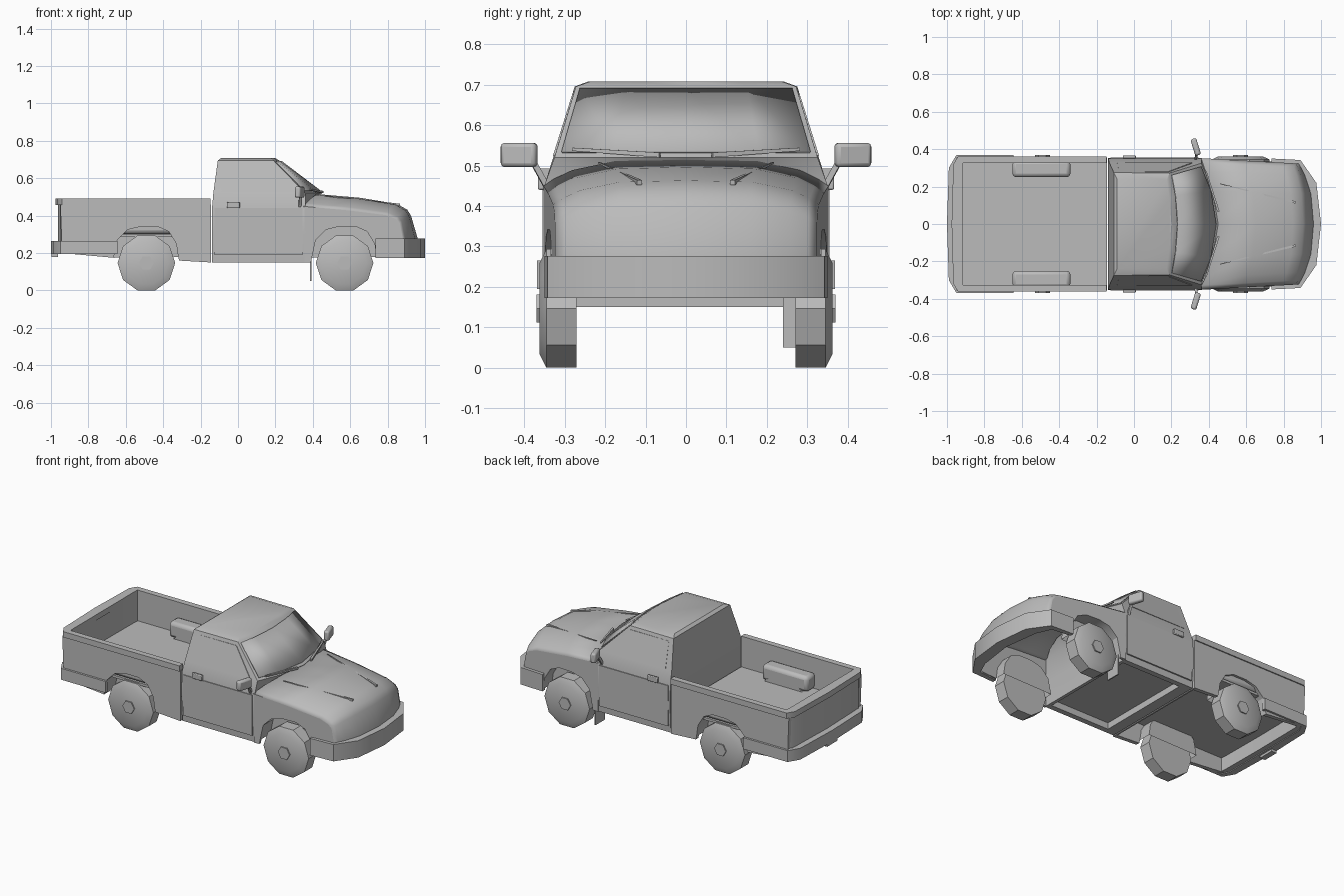
import bpy, bmesh, math
from mathutils import Vector, Matrix

cube = bpy.data.objects.get("Cube")
if cube:
    bpy.data.objects.remove(cube, do_unlink=True)

grey = bpy.data.materials.new("body_grey")
grey.use_nodes = True
grey.diffuse_color = (0.5, 0.5, 0.5, 1)
grey.node_tree.nodes["Principled BSDF"].inputs["Base Color"].default_value = (0.5, 0.5, 0.5, 1)
SIDES = ((-1, "near"), (1, "far"))
parts = []


def finish(name, bm, fix=True):
    if fix:
        bmesh.ops.recalc_face_normals(bm, faces=bm.faces[:])
    mesh = bpy.data.meshes.new(name)
    bm.to_mesh(mesh)
    bm.free()
    ob = bpy.data.objects.new(name, mesh)
    bpy.context.collection.objects.link(ob)
    mesh.materials.append(grey)
    parts.append(ob)
    return ob


def loft(name, rings, closed=True, caps=(True, True), fix=True):
    bm = bmesh.new()
    rows = [[bm.verts.new(p) for p in ring] for ring in rings]
    n = len(rows[0])
    for a, b in zip(rows, rows[1:]):
        for i in range(n if closed else n - 1):
            j = (i + 1) % n
            bm.faces.new((a[i], b[i], b[j], a[j]))
    if caps[0]:
        bm.faces.new(rows[0][::-1])
    if caps[1]:
        bm.faces.new(rows[-1])
    return finish(name, bm, fix)


def both(half):
    """Complete a half outline, which ends on the centre line."""
    return half + [(x, -y) for x, y in half[-2::-1]]


def panel(name, pts, outer, inner, side):
    """Side panel from an x-z outline; outer and inner give y."""
    return loft(name, [[(x, side * f(x, z), z) for x, z in pts] for f in (outer, inner)])


def band(name, outer, inner, z0, z1):
    """Strip that wraps round one end of the truck."""
    return loft(name, [[(*o, z0), (*o, z1), (*i, z1), (*i, z0)]
                       for o, i in zip(both(outer), both(inner))])


def box(name, centre, size, bevel=0, turn=0):
    bm = bmesh.new()
    bmesh.ops.create_cube(bm, size=1, matrix=Matrix.Translation(centre)
                          @ Matrix.Rotation(turn, 4, 'Z') @ Matrix.Diagonal((*size, 1)))
    ob = finish(name, bm)
    if bevel:
        mod = ob.modifiers.new("bevel", 'BEVEL')
        mod.width = bevel
        mod.segments = 2
    return ob


def bar(name, a, b, r0, r1):
    a, b = Vector(a), Vector(b)
    u = (b - a).cross(Vector((0, 0, 1))).normalized()
    v = u.cross(b - a).normalized()
    return loft(name, [[p + r * (i * u + j * v) for i, j in ((1, 1), (-1, 1), (-1, -1), (1, -1))]
                       for p, r in ((a, r0), (b, r1))])


def thicken(ob, amount):
    mod = ob.modifiers.new("thickness", 'SOLIDIFY')
    mod.thickness = amount
    mod.offset = -1


def disc(y, r, n, side, cx, cz):
    return [(cx + r * math.sin((i + 0.5) * math.tau / n), side * y,
             cz - r * math.cos((i + 0.5) * math.tau / n)) for i in range(n)]


# Cab: recessed floor, body, glasshouse and roof as stacked rings
screen_low = [(0.36, 0.325), (0.42, 0.18), (0.45, 0)]
screen_top = [(0.19, 0.272), (0.21, 0.15), (0.22, 0)]
floor = [(-0.07, 0.31), (0.34, 0.31), (0.34, 0.18), (0.34, 0)]
levels = [
    (0.19, floor),
    (0.15, floor),
    (0.15, [(-0.138, 0.344), (0.36, 0.344), (0.36, 0.18), (0.36, 0)]),
    (0.30, [(-0.138, 0.352), (0.36, 0.352), (0.36, 0.18), (0.36, 0)]),
    (0.45, [(-0.138, 0.350), (0.36, 0.350), (0.37, 0.18), (0.38, 0)]),
    (0.52, [(-0.132, 0.328)] + screen_low),
    (0.695, [(-0.108, 0.275)] + screen_top),
    (0.708, [(-0.09, 0.24), (0.175, 0.235), (0.19, 0.13), (0.2, 0)]),
]


def cab_ring(z, half):
    ring = both(half)
    return [(x, y, z) for x, y in ring]


loft("cab", [cab_ring(z, half) for z, half in levels])

# Windscreen plate
def screen_row(f):
    pts = [Vector((*a, 0.52)).lerp(Vector((*b, 0.695)), f) for a, b in zip(screen_low, screen_top)]
    pts[0] = pts[0].lerp(pts[1], 0.1)
    lift = Vector((0.004, 0, 0.005))
    return [Vector((p.x, -p.y, p.z)) + lift for p in pts] + [p + lift for p in pts[1::-1]]


glass = loft("windscreen", [screen_row(0.95), screen_row(0.06)], closed=False,
             caps=(False, False), fix=False)
thicken(glass, 0.006)

# Bonnet and nose: rows of centre x, centre z, backward bow and shoulder drop
def body_width(x):
    return 0.352 - 0.055 * (x - 0.355)


COLUMNS = (-1, -0.93, -0.8, -0.5, 0, 0.5, 0.8, 0.93, 1)
nose_rows = [(0.43, 0.515, 0.08, 0.065), (0.65, 0.496, 0.08, 0.066), (0.85, 0.463, 0.06, 0.06),
             (0.905, 0.432, 0.06, 0.05), (0.925, 0.40, 0.06, 0.04),
             (0.96, 0.28, 0.08, 0), (0.96, 0.18, 0.08, 0)]
bonnet = loft("bonnet", [[(x - bow * abs(t) ** 2.5, body_width(x - bow) * t, z - drop * t ** 4)
                          for t in COLUMNS] for x, z, bow, drop in nose_rows],
              closed=False, caps=(False, False), fix=False)
thicken(bonnet, 0.012)

# Wheel arch outline, front to back
ARCH = [(0.17, 0.18), (0.16, 0.25), (0.12, 0.315), (0.06, 0.342), (-0.03, 0.342),
        (-0.10, 0.325), (-0.155, 0.27), (-0.175, 0.175)]


def arch(cx):
    return [(cx + x, z) for x, z in ARCH]


FRONT, REAR = 0.57, -0.49
shoulder = [(x - bow, z - drop) for x, z, bow, drop in nose_rows]
fender = shoulder + arch(FRONT) + [(0.39, 0.15), (0.355, 0.15), (0.355, 0.45)]
bed_side = ([(-0.145, 0.46), (-0.145, 0.15)] + [(-0.315, 0.16)] + arch(REAR)
            + [(-0.94, 0.2), (-0.95, 0.46)])
door = [(-0.125, 0.19), (0.345, 0.19), (0.345, 0.44), (-0.125, 0.44)]
window = [(-0.09, 0.525), (0.31, 0.525), (0.185, 0.675), (-0.08, 0.675)]


def glass_y(x, z):
    return 0.327 - (z - 0.52) * 0.314


for s, tag in SIDES:
    # Side sheet metal
    panel("fender_" + tag, fender, lambda x, z: body_width(x),
          lambda x, z: body_width(x) - 0.015, s)
    panel("bed_side_" + tag, bed_side, lambda x, z: 0.355, lambda x, z: 0.33, s)
    panel("door_" + tag, door, lambda x, z: 0.355, lambda x, z: 0.34, s)
    panel("side_window_" + tag, window, lambda x, z: glass_y(x, z) + 0.003,
          lambda x, z: glass_y(x, z) - 0.005, s)
    box("door_handle_" + tag, (-0.025, s * 0.358, 0.457), (0.07, 0.016, 0.034), 0.004)

    # Wheels, hubs and wheel wells
    for cx, end in ((FRONT, "front_"), (REAR, "rear_")):
        loft("wheel_" + end + tag, [disc(y, r, 10, s, cx, 0.147) for y, r in
                                    ((0.27, 0.154), (0.345, 0.154), (0.362, 0.118))])
        loft("hub_" + end + tag, [disc(y, 0.04, 6, s, cx, 0.147) for y in (0.35, 0.369)])
        loft("wheel_liner_" + end + tag, [[(x, s * y, z) for x, z in arch(cx)]
                                          for y in (0.335, 0.25)], closed=False, caps=(False, True))
    box("bed_wheel_box_" + tag, (-0.495, s * 0.295, 0.35), (0.31, 0.09, 0.095), 0.02)

    # Door mirrors
    box("mirror_" + tag, (0.33, s * 0.412, 0.526), (0.032, 0.092, 0.06), 0.01, s * 0.3)
    bar("mirror_arm_" + tag, (0.33, s * 0.345, 0.45), (0.335, s * 0.378, 0.51), 0.007, 0.007)

    # Wipers and bonnet creases
    bar("wiper_" + tag, (0.385, s * 0.28, 0.54), (0.452, s * 0.065, 0.526), 0.004, 0.006)
    bar("bonnet_crease_" + tag, (0.46, s * 0.215, 0.507), (0.865, s * 0.115, 0.458), 0.002, 0.006)

# Bed floor, bulkhead, tailgate and top rail
box("bed_floor", (-0.535, 0, 0.293), (0.78, 0.67, 0.015))
box("bed_bulkhead", (-0.15, 0, 0.225), (0.01, 0.67, 0.15))
band("tailgate", [(-0.93, 0.354), (-0.952, 0.32), (-0.962, 0)],
     [(-0.915, 0.33), (-0.917, 0.3), (-0.92, 0)], 0.2, 0.458)
band("bed_rail", [(-0.147, 0.362), (-0.94, 0.362), (-0.966, 0.32), (-0.975, 0)],
     [(-0.147, 0.326), (-0.913, 0.326), (-0.915, 0.3), (-0.915, 0)], 0.457, 0.492)

# Bumpers, tow hitch and the single mud flap
band("rear_bumper", [(-0.645, 0.368), (-0.95, 0.368), (-0.99, 0.3), (-1, 0)],
     [(-0.645, 0.345), (-0.93, 0.345), (-0.95, 0.3), (-0.95, 0)], 0.195, 0.265)
band("front_bumper", [(0.735, 0.35), (0.89, 0.342), (0.975, 0.22), (1, 0)],
     [(0.735, 0.325), (0.86, 0.31), (0.9, 0.22), (0.93, 0)], 0.173, 0.277)
box("tow_hitch", (-0.98, 0, 0.195), (0.035, 0.1, 0.03))
box("mud_flap", (0.39, 0.285, 0.125), (0.008, 0.09, 0.15))

# Smooth shading with sharp creases
bpy.ops.object.select_all(action='DESELECT')
for ob in parts:
    ob.select_set(True)
bpy.context.view_layer.objects.active = parts[0]
bpy.ops.object.shade_smooth_by_angle(angle=math.radians(32))
